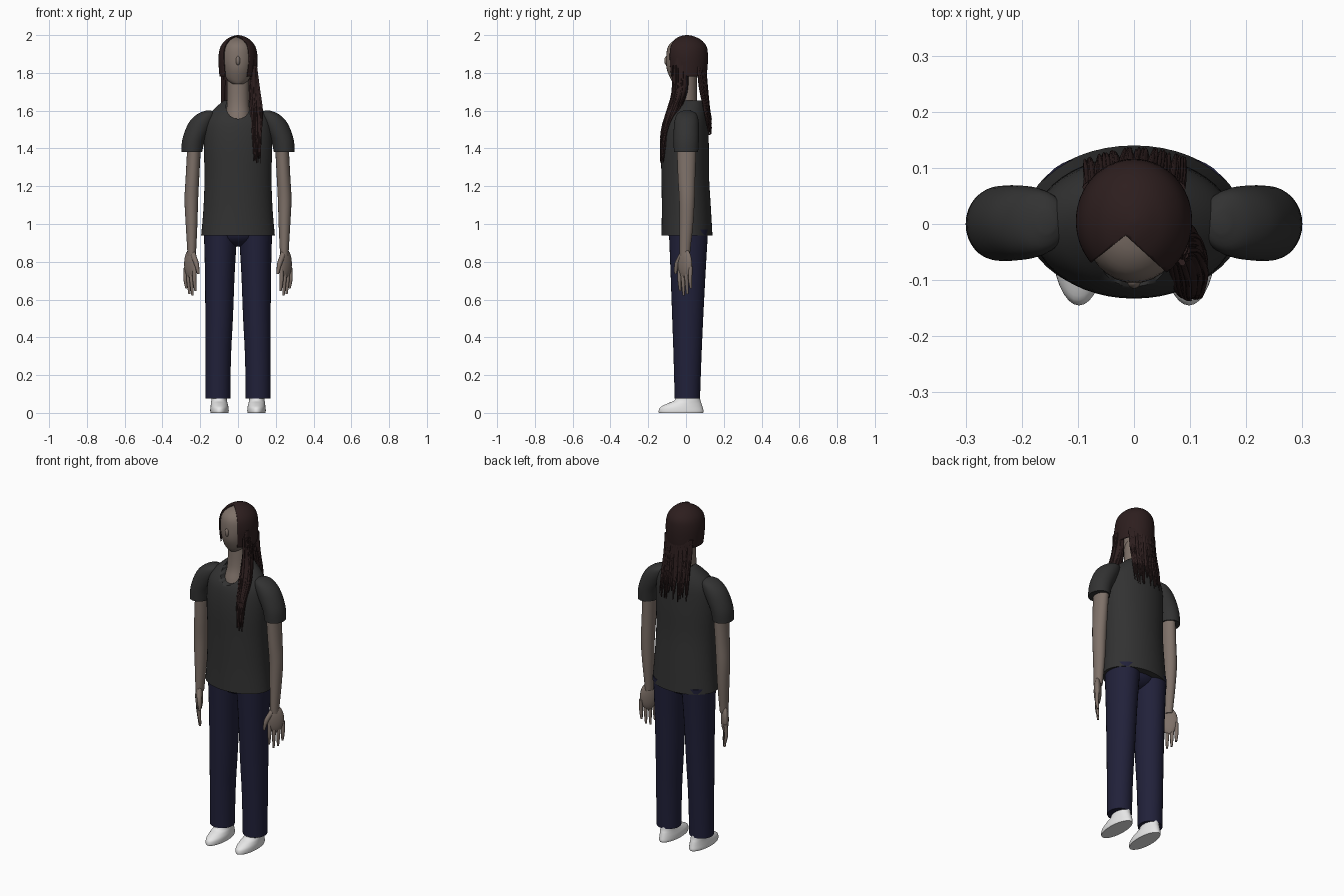
import bpy, bmesh, math, random
from mathutils import Vector

random.seed(4)
if "Cube" in bpy.data.objects:
    bpy.data.objects.remove(bpy.data.objects["Cube"], do_unlink=True)


def material(name, rgb):
    m = bpy.data.materials.new(name)
    m.use_nodes = True
    m.diffuse_color = (*rgb, 1)
    m.node_tree.nodes["Principled BSDF"].inputs["Base Color"].default_value = (*rgb, 1)
    return m


SKIN = material("skin", (0.21, 0.165, 0.14))
SHIRT = material("charcoal cloth", (0.032, 0.032, 0.032))
DENIM = material("navy cloth", (0.015, 0.015, 0.042))
HAIR = material("dark brown hair", (0.026, 0.013, 0.013))
WHITE = material("white shoe", (0.8, 0.8, 0.8))


def activate(ob):
    bpy.ops.object.select_all(action="DESELECT")
    ob.select_set(True)
    bpy.context.view_layer.objects.active = ob


def finish(name, bm, mat, angle=50):
    bmesh.ops.recalc_face_normals(bm, faces=bm.faces)
    me = bpy.data.meshes.new(name)
    bm.to_mesh(me)
    bm.free()
    me.materials.append(mat)
    ob = bpy.data.objects.new(name, me)
    bpy.context.collection.objects.link(ob)
    activate(ob)
    bpy.ops.object.shade_smooth_by_angle(angle=math.radians(angle))
    return ob


def spline(rows, steps=4):
    """Catmull-Rom interpolation through the given rows."""
    pts = [Vector(r) for r in rows]
    out = []
    for i in range(len(pts) - 1):
        a, b, c, d = pts[max(i - 1, 0)], pts[i], pts[i + 1], pts[min(i + 2, len(pts) - 1)]
        for k in range(steps):
            t = k / steps
            out.append(b + (c - a) * t / 2 + (a * 2 - b * 5 + c * 4 - d) * t**2 / 2
                       + (b * 3 - a - c * 3 + d) * t**3 / 2)
    return out + [pts[-1]]


def loft_mesh(rows, n=32, side=1, close_bottom=True):
    """Stack of ellipses; each row is z, x, y, x radius, y radius, from bottom up."""
    bm = bmesh.new()
    rings = []
    for z, x, y, rx, ry in spline(rows):
        angles = [math.tau * i / n for i in range(n)]
        rings.append([bm.verts.new((side * x + max(rx, 0.002) * math.cos(a),
                                    y + max(ry, 0.002) * math.sin(a), z)) for a in angles])
    for lo, hi in zip(rings, rings[1:]):
        for i in range(n):
            bm.faces.new((lo[i], lo[(i + 1) % n], hi[(i + 1) % n], hi[i]))
    if close_bottom:
        bm.faces.new(rings[0])
    bm.faces.new(rings[-1])
    return bm


def loft(name, rows, mat, **kw):
    return finish(name, loft_mesh(rows, **kw), mat)


def ball(name, loc, scale, mat, turn=0):
    bm = bmesh.new()
    bmesh.ops.create_uvsphere(bm, u_segments=24, v_segments=16, radius=1)
    ob = finish(name, bm, mat, 60)
    ob.location, ob.scale, ob.rotation_euler.z = loc, scale, turn
    return ob


def tubes(name, paths, radii, mat, resolution=1):
    """Tapered strands, joined as one mesh."""
    cu = bpy.data.curves.new(name, "CURVE")
    cu.dimensions = "3D"
    cu.bevel_depth, cu.bevel_resolution, cu.use_fill_caps = 1, resolution, True
    for path in paths:
        pts = spline(path, 3)
        sp = cu.splines.new("POLY")
        sp.points.add(len(pts) - 1)
        for i, p in enumerate(pts):
            f = i / (len(pts) - 1) * (len(radii) - 1)
            k = min(int(f), len(radii) - 2)
            sp.points[i].co = (*p, 1)
            sp.points[i].radius = radii[k] + (radii[k + 1] - radii[k]) * (f - k)
    cu.materials.append(mat)
    ob = bpy.data.objects.new(name, cu)
    bpy.context.collection.objects.link(ob)
    activate(ob)
    bpy.ops.object.convert(target="MESH")
    bpy.ops.object.shade_smooth_by_angle(angle=math.radians(60))


# Head, nose and neck
loft("head", [(1.74, 0, -.04, .025, .025), (1.765, 0, -.025, .058, .055),
              (1.82, 0, -.012, .078, .09), (1.88, 0, -.002, .09, .103),
              (1.94, 0, .002, .082, .097), (1.975, 0, .004, .052, .062),
              (1.99, 0, .004, .01, .01)], SKIN)
ball("nose", (0, -.102, 1.865), (.012, .013, .024), SKIN)
loft("neck", [(1.5, 0, -.02, .075, .075), (1.57, 0, -.01, .065, .068),
              (1.65, 0, .002, .058, .056), (1.83, 0, .005, .058, .052)], SKIN)

# Shirt body with a scooped neckline
shirt = loft("shirt_body", [(.94, 0, .005, .195, .135), (1.08, 0, .002, .183, .13),
                            (1.25, 0, -.004, .177, .126), (1.4, 0, -.006, .181, .127),
                            (1.5, 0, -.004, .178, .122), (1.56, 0, .002, .163, .112),
                            (1.61, 0, .015, .125, .09), (1.655, 0, .03, .074, .06)], SHIRT, n=48)
bm = bmesh.new()
bmesh.ops.create_cone(bm, cap_ends=True, segments=40, radius1=.063, radius2=.063, depth=.24)
cutter = finish("neckline_cutter", bm, SHIRT)
cutter.location, cutter.rotation_euler.x = (0, -.09, 1.623), math.pi / 2
cutter.scale.y = 1.05
cutter.hide_render = True
cut = shirt.modifiers.new("neckline", "BOOLEAN")
cut.operation, cut.solver, cut.object = "DIFFERENCE", "EXACT", cutter
activate(shirt)
bpy.ops.object.modifier_apply(modifier="neckline")
bpy.data.objects.remove(cutter, do_unlink=True)

# Paired limbs and clothing
ball("trouser_seat", (0, .005, .955), (.13, .1, .075), DENIM)
for side, label in ((1, "left"), (-1, "right")):
    loft(label + "_sleeve", [(1.38, .245, 0, .055, .064), (1.44, .236, .001, .06, .067),
                             (1.5, .212, .002, .066, .067), (1.55, .187, .003, .064, .063),
                             (1.585, .165, .004, .045, .05), (1.6, .155, .004, .015, .02)],
         SHIRT, side=side)
    loft(label + "_arm", [(.83, .246, -.006, .022, .026), (.87, .245, -.005, .024, .029),
                          (1.0, .246, .002, .031, .036), (1.13, .247, .005, .036, .041),
                          (1.25, .241, .003, .036, .046), (1.42, .232, .003, .036, .052)],
         SKIN, side=side)
    ball(label + "_palm", (side * .25, -.006, .79), (.047, .021, .08), SKIN, side * math.radians(48))
    fingers = []
    for i, tip in enumerate((.645, .622, .63, .66)):
        x, y = .228 + .016 * i, -.032 + .019 * i
        fingers.append([(side * x, y, .775), (side * (x + .003), y - .003, .71),
                        (side * (x - .003), y + .001, tip)])
    tubes(label + "_fingers", fingers, (.011, .0105, .006), SKIN, 3)
    tubes(label + "_thumb", [[(side * .24, -.02, .84), (side * .22, -.048, .79),
                              (side * .21, -.056, .735)]], (.015, .013, .006), SKIN, 3)
    loft(label + "_trouser_leg", [(.075, .107, .007, .066, .067), (.3, .105, .008, .068, .074),
                                  (.5, .1, .009, .073, .082), (.75, .096, .011, .079, .093),
                                  (.97, .092, .013, .089, .104)], DENIM, side=side)
    loft(label + "_shoe", [(0, .098, -.026, .047, .117), (.01, .098, -.026, .049, .119),
                           (.03, .098, -.024, .048, .112), (.05, .099, -.008, .044, .09),
                           (.068, .1, .008, .041, .068), (.11, .1, .012, .04, .058)],
         WHITE, side=side)

# Hair cap, parted in a wedge over the face
bm = loft_mesh([(1.78, 0, .008, .098, .1), (1.83, 0, .007, .102, .107),
                (1.89, 0, .005, .103, .111), (1.94, 0, .005, .092, .104),
                (1.975, 0, .005, .064, .075), (1.994, 0, .005, .03, .035),
                (2.0, 0, .005, .005, .005)], n=64, close_bottom=False)
part = Vector((-.015, -.02, 0))
for slope in (1.25, -1.1):
    bmesh.ops.bisect_plane(bm, geom=bm.verts[:] + bm.edges[:] + bm.faces[:],
                           plane_co=part, plane_no=(1, -slope, 0))
gone = []
for f in bm.faces:
    d = f.calc_center_median() - part
    if d.y < 0 and 1.25 * d.y < d.x < -1.1 * d.y:
        gone.append(f)
bmesh.ops.delete(bm, geom=gone, context="FACES")
cap = finish("hair_cap", bm, HAIR)
shell = cap.modifiers.new("thickness", "SOLIDIFY")
shell.thickness, shell.offset = .006, -1

# Long lock over the front of one shoulder
loft("front_lock", [(1.4, .102, -.128, .008, .006), (1.5, .1, -.108, .022, .02),
                    (1.6, .098, -.07, .03, .028), (1.7, .09, -.034, .028, .036),
                    (1.8, .085, -.03, .016, .04), (1.88, .088, -.025, .01, .03)], HAIR, n=16)
strands = []
for i in range(36):
    a, r = random.uniform(0, math.tau), random.uniform(.6, 1)
    u, v = r * math.cos(a), r * math.sin(a)
    strands.append([(.087 + .009 * u, -.03 + .04 * v, 1.84),
                    (.09 + .028 * u, -.034 + .038 * v, 1.7),
                    (.099 + .034 * u, -.072 + .03 * v, 1.59),
                    (.1 + .026 * u, -.11 + .02 * v, 1.49),
                    (.103 + .02 * u, -.128 + .008 * v, random.uniform(1.32, 1.46))])
tubes("front_lock_strands", strands, (.006, .006, .006, .005, .002), HAIR)

# Curtain of strands down the back
strands = []
for i in range(40):
    u = -1 + 2 * i / 39
    x, bow = .084 * u, .035 * u * u
    sway = random.uniform(-.006, .006)
    strands.append([(x, .1 - bow, 1.83), (x + sway / 2, .11 - bow, 1.72),
                    (x + sway, .122 - bow * .7, 1.61),
                    (x + sway * 1.5, .133 - bow * .5 + sway / 2, random.uniform(1.47, 1.56))])
tubes("back_hair_strands", strands, (.008, .007, .006, .002), HAIR)
